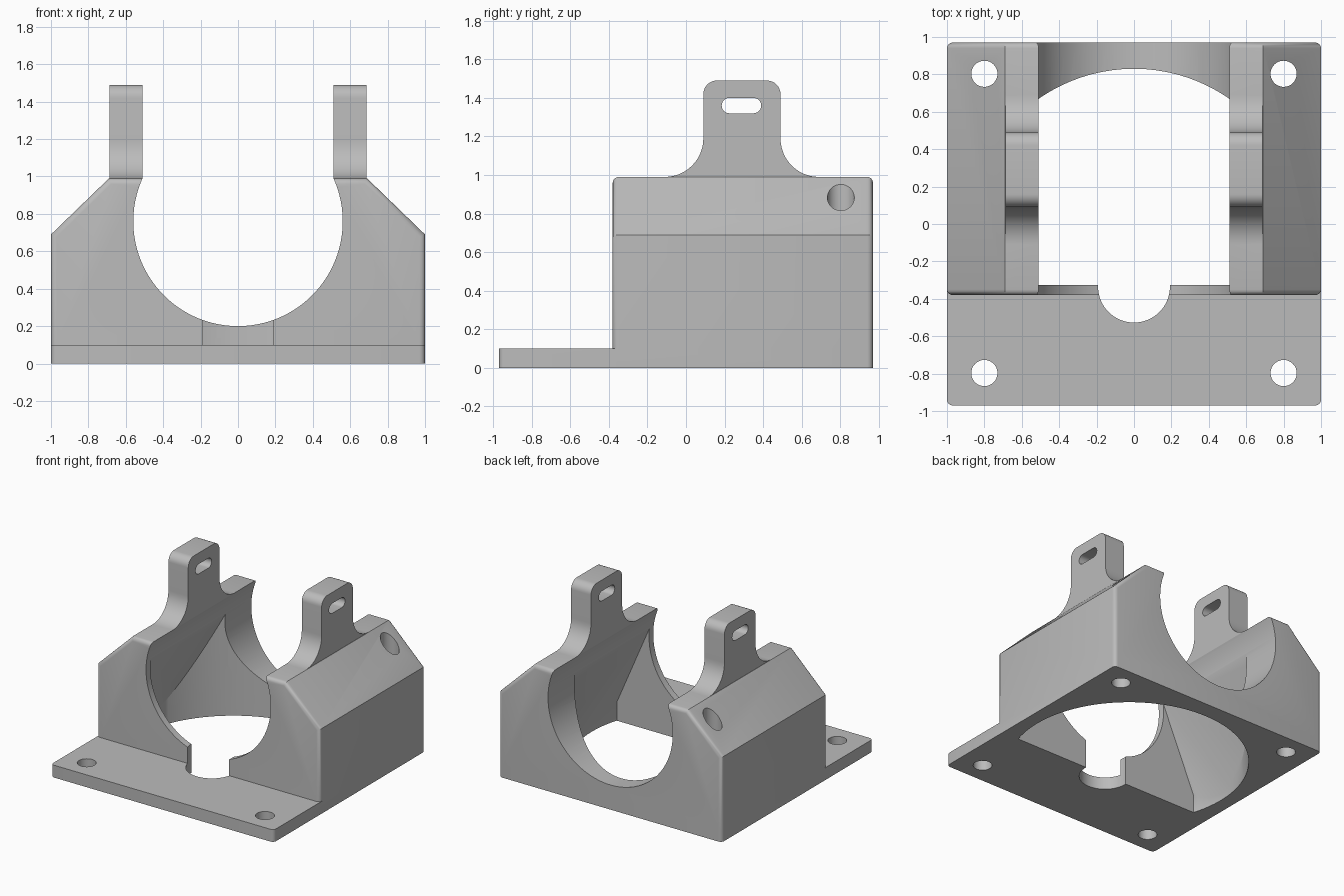
import bpy, bmesh
from math import pi, sin, cos, radians
from mathutils import Vector

cube = bpy.data.objects.get("Cube")
if cube:
    bpy.data.objects.remove(cube, do_unlink=True)

grey = bpy.data.materials.new("plain grey")
grey.use_nodes = True
colour = (0.5, 0.5, 0.5, 1)
grey.diffuse_color = colour
grey.node_tree.nodes["Principled BSDF"].inputs["Base Color"].default_value = colour


def arc(cx, cy, r, start, end, steps=12):
    """Points along an arc, angles in degrees."""
    angles = [radians(start + (end - start) * i / steps) for i in range(steps + 1)]
    return [(cx + r * cos(a), cy + r * sin(a)) for a in angles]


def circle(cx, cy, r, steps=96):
    return arc(cx, cy, r, 0, 360, steps)[:-1]


def prism(name, outline, axis, low, high, round_edge=None, radius=0.03):
    """Extrude an outline along an axis, rounding the edges picked by a rule."""
    place = {"x": lambda a, b, t: (t, a, b),
             "y": lambda a, b, t: (a, t, b),
             "z": lambda a, b, t: (a, b, t)}[axis]
    bm = bmesh.new()
    base = bm.faces.new([bm.verts.new(place(a, b, low)) for a, b in outline])
    new = bmesh.ops.extrude_face_region(bm, geom=[base])["geom"]
    shift = Vector(place(0, 0, high - low))
    bmesh.ops.translate(bm, vec=shift, verts=[g for g in new if isinstance(g, bmesh.types.BMVert)])
    bmesh.ops.recalc_face_normals(bm, faces=bm.faces)
    if round_edge:
        edges = [e for e in bm.edges if round_edge(e.verts[0].co, e.verts[1].co)]
        bmesh.ops.bevel(bm, geom=edges, offset=radius, segments=4, profile=0.5, affect="EDGES")
    mesh = bpy.data.meshes.new(name)
    bm.to_mesh(mesh)
    bm.free()
    mesh.materials.append(grey)
    obj = bpy.data.objects.new(name, mesh)
    bpy.context.collection.objects.link(obj)
    return obj


def combine(target, tool, operation):
    """Apply a boolean and drop the tool."""
    mod = target.modifiers.new("boolean", "BOOLEAN")
    mod.operation = operation
    mod.solver = "EXACT"
    mod.object = tool
    bpy.context.view_layer.objects.active = target
    bpy.ops.object.modifier_apply(modifier=mod.name)
    bpy.data.objects.remove(tool, do_unlink=True)


# Block with sloped shoulders, rounded around its front and back ends
shoulders = [(-1, 0), (1, 0), (1, 0.69), (0.69, 0.99), (-0.69, 0.99), (-1, 0.69)]
bracket = prism("clamp_bracket", shoulders, "y", -0.38, 0.97,
                lambda a, b: abs(a.y - b.y) < 0.01 and max(a.z, b.z) > 0.1)

# Base plate with rounded corners
plate = prism("base_plate", [(-1, -0.97), (1, -0.97), (1, 0.97), (-1, 0.97)], "z", 0, 0.1,
              lambda a, b: abs(a.z - b.z) > 0.05)
combine(bracket, plate, "UNION")

# Strap ears flaring into the shoulders
ear = ([(-0.11, 0.9)] + arc(-0.11, 1.19, 0.2, -90, 0) + arc(0.16, 1.42, 0.07, 180, 90, 8)
       + arc(0.42, 1.42, 0.07, 90, 0, 8) + arc(0.69, 1.19, 0.2, 180, 270) + [(0.69, 0.9)])
for side in (-1, 1):
    x0, x1 = sorted((side * 0.51, side * 0.688))
    combine(bracket, prism("strap_ear", ear, "x", x0, x1), "UNION")

# Round cradle running front to back
combine(bracket, prism("cradle", circle(0, 0.76, 0.56), "y", -1.2, 1.2), "DIFFERENCE")

# Tapered pocket opening downwards, bounded by a round wall and a flat front wall
pocket = prism("pocket", [(-0.957, -0.1), (0.957, -0.1), (0.55, 0.84), (-0.55, 0.84)],
               "y", -0.325, 1.2)
combine(pocket, prism("round_wall", circle(0, -0.06, 0.89), "z", -0.5, 1.5), "INTERSECT")
combine(bracket, pocket, "DIFFERENCE")

# Round notch through the front wall and plate
combine(bracket, prism("notch", circle(0, -0.335, 0.192, 64), "z", -0.2, 0.6), "DIFFERENCE")

# Screw holes in the four corners
for sx in (-1, 1):
    for sy in (-1, 1):
        hole = prism("screw_hole", circle(sx * 0.8, sy * 0.8 + 0.003, 0.07, 32), "z", -0.2, 1.3)
        combine(bracket, hole, "DIFFERENCE")

# Strap slot through both ears
slot = arc(0.225, 1.36, 0.04, 90, 270) + arc(0.35, 1.36, 0.04, -90, 90)
combine(bracket, prism("strap_slot", slot, "x", -1.2, 1.2), "DIFFERENCE")

# Smooth the curved walls, keep edges crisp
bpy.ops.object.select_all(action="DESELECT")
bracket.select_set(True)
bpy.context.view_layer.objects.active = bracket
bpy.ops.object.shade_smooth_by_angle(angle=radians(30))
